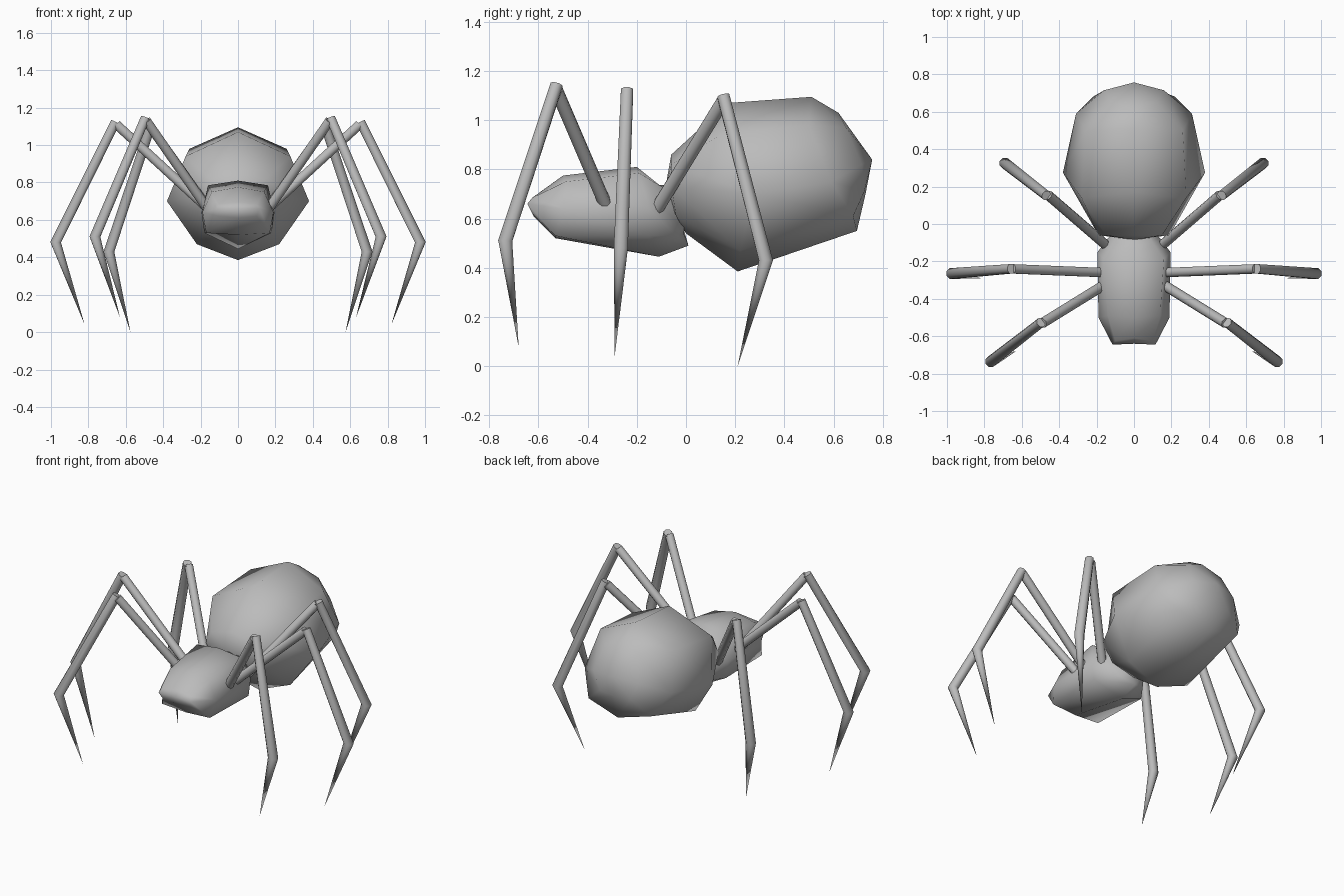
import bpy, bmesh, math
from mathutils import Vector

cube = bpy.data.objects.get("Cube")
if cube:
    bpy.data.objects.remove(cube, do_unlink=True)

# One plain grey for the whole body
grey = bpy.data.materials.new("body grey")
grey.use_nodes = True
COLOR = (0.5, 0.5, 0.5, 1)
grey.diffuse_color = COLOR
grey.node_tree.nodes["Principled BSDF"].inputs["Base Color"].default_value = COLOR


def make_object(name, bm, angle):
    bmesh.ops.recalc_face_normals(bm, faces=bm.faces)
    mesh = bpy.data.meshes.new(name)
    bm.to_mesh(mesh)
    bm.free()
    mesh.materials.append(grey)
    obj = bpy.data.objects.new(name, mesh)
    bpy.context.collection.objects.link(obj)
    bpy.ops.object.select_all(action='DESELECT')
    obj.select_set(True)
    bpy.context.view_layer.objects.active = obj
    bpy.ops.object.shade_smooth_by_angle(angle=math.radians(angle))
    return obj


def bridge(bm, rings):
    """Join neighbouring vertex rings with quads."""
    for a, b in zip(rings, rings[1:]):
        n = len(a)
        for i in range(n):
            j = (i + 1) % n
            bm.faces.new((a[i], a[j], b[j], b[i]))


def fan(bm, ring, point):
    """Close a ring with triangles meeting at a point."""
    tip = bm.verts.new(point)
    for i in range(len(ring)):
        bm.faces.new((ring[i], ring[(i + 1) % len(ring)], tip))


def loft(name, halves, front, back):
    """Symmetric body from half rings listed top, upper, side, lower, bottom."""
    bm = bmesh.new()
    rings = []
    for half in halves:
        other = [(-x, y, z) for x, y, z in half[-2:0:-1]]
        rings.append([bm.verts.new(p) for p in half + other])
    bridge(bm, rings)
    fan(bm, rings[0], front)
    fan(bm, rings[-1], back)
    return make_object(name, bm, 70)


def limb(name, points, radii, sides=8):
    """Tube along a bent path; a zero radius ends it in a point."""
    pts = [Vector(p) for p in points]
    bm = bmesh.new()
    rings = []
    for i, (p, r) in enumerate(zip(pts, radii)):
        if r == 0:
            continue
        steps = []
        if i > 0:
            steps.append((p - pts[i - 1]).normalized())
        if i < len(pts) - 1:
            steps.append((pts[i + 1] - p).normalized())
        along = sum(steps, Vector()).normalized()
        u = along.cross(Vector((0, 1, 0))).normalized()
        v = along.cross(u)
        angles = [2 * math.pi * (k + 0.5) / sides for k in range(sides)]
        rings.append([bm.verts.new(p + r * (u * math.cos(a) + v * math.sin(a))) for a in angles])
    bridge(bm, rings)
    bm.faces.new(rings[0])
    if radii[-1] == 0:
        fan(bm, rings[-1], pts[-1])
    else:
        bm.faces.new(rings[-1])
    return make_object(name, bm, 60)


# Abdomen: large faceted bulb
loft("abdomen", [
    [(0, -.06, .86), (.15, -.06, .82), (.19, -.06, .73), (.13, -.04, .61), (0, 0, .54)],
    [(0, .17, 1.07), (.28, .14, .94), (.38, .275, .70), (.22, .22, .47), (0, .21, .385)],
    [(0, .51, 1.095), (.26, .50, .98), (.31, .59, .75), (.22, .68, .61), (0, .695, .55)],
    [(0, .62, 1.03), (.12, .65, .97), (.16, .715, .82), (.11, .725, .71), (0, .73, .70)],
], (0, -.085, .72), (0, .757, .84))

# Head and thorax in one piece, narrowing to the waist
loft("head_thorax", [
    [(0, -.61, .695), (.10, -.625, .685), (.115, -.645, .66), (.10, -.625, .62), (0, -.62, .61)],
    [(0, -.50, .775), (.14, -.49, .75), (.19, -.50, .64), (.17, -.53, .53), (0, -.53, .52)],
    [(0, -.20, .81), (.16, -.19, .785), (.195, -.15, .64), (.18, -.15, .53), (0, -.11, .445)],
    [(0, -.12, .735), (.10, -.10, .73), (.15, -.09, .64), (.10, -.04, .53), (0, .01, .49)],
    [(0, -.04, .74), (.07, -.03, .72), (.09, -.02, .64), (.06, -.01, .56), (0, -.01, .54)],
], (0, -.64, .66), (0, .02, .64))

# Legs: base, knee, ankle, tip on the left side
LEGS = {
    "front": [(.15, -.32, .64), (.49, -.53, 1.13), (.765, -.735, .51), (.63, -.68, .075)],
    "middle": [(.16, -.26, .66), (.65, -.24, 1.11), (.975, -.265, .48), (.82, -.29, .04)],
    "back": [(.13, -.13, .62), (.46, .155, 1.085), (.69, .325, .43), (.575, .21, .0)],
}
for label, (base, knee, ankle, tip) in LEGS.items():
    for side, s in (("left", 1), ("right", -1)):
        b, k, a, t = (Vector((s * p[0], p[1], p[2])) for p in (base, knee, ankle, tip))
        limb(f"{label}_upper_leg_{side}", [b, k], [.027, .027])
        top = k + (a - k).normalized() * -.015 + Vector((s * .012, 0, 0))
        limb(f"{label}_lower_leg_{side}", [top, a, t], [.027, .031, 0])
